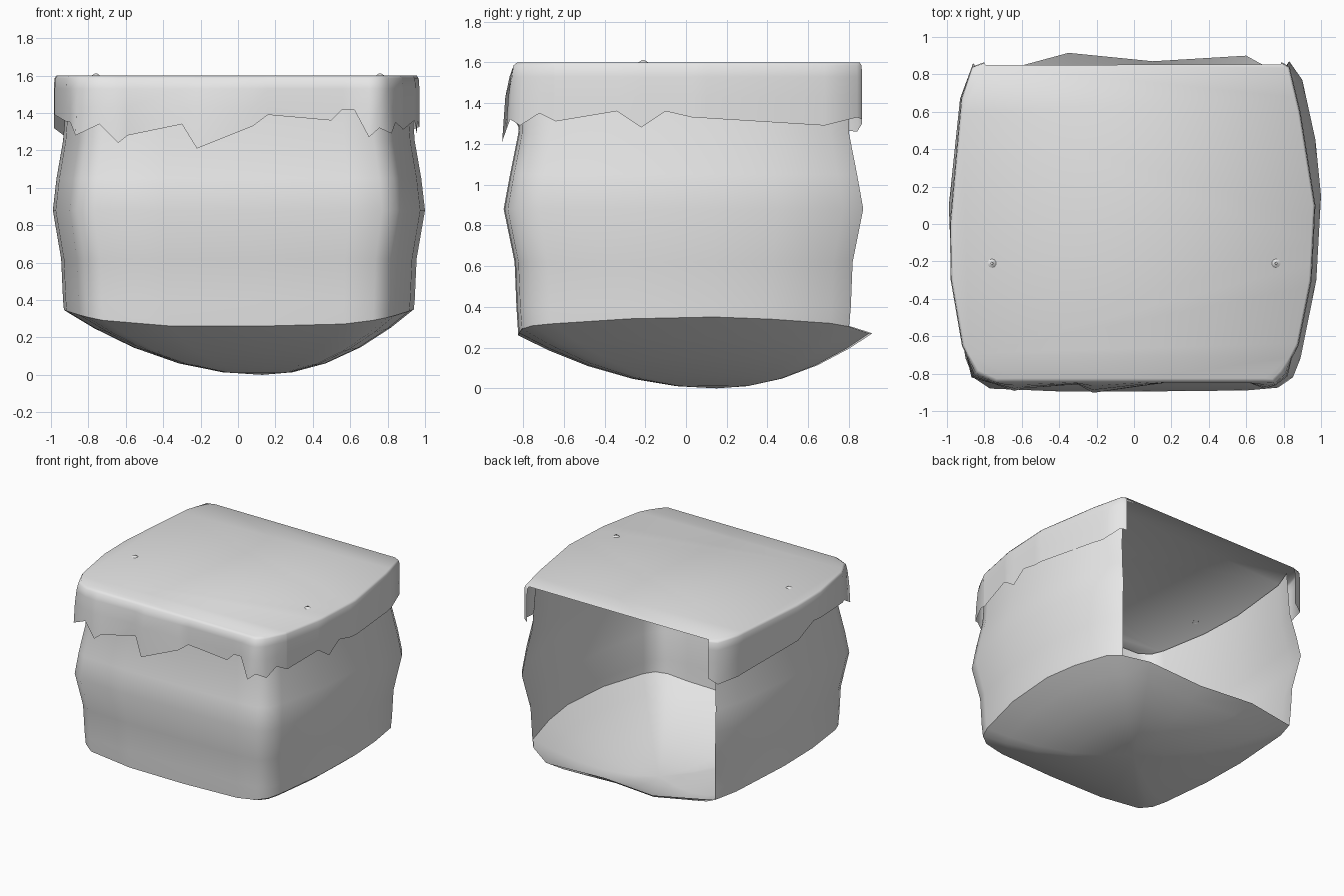
import bpy
import bmesh
from mathutils import Vector

cube = bpy.data.objects.get("Cube")
if cube:
    bpy.data.objects.remove(cube, do_unlink=True)

grey = bpy.data.materials.new("plain_grey")
grey.use_nodes = True
grey.diffuse_color = (0.8, 0.8, 0.8, 1)
grey.node_tree.nodes["Principled BSDF"].inputs["Base Color"].default_value = grey.diffuse_color


def finish(bm, name, angle=1.1):
    """Turn a bmesh into a smooth-shaded grey object."""
    bmesh.ops.recalc_face_normals(bm, faces=bm.faces)
    mesh = bpy.data.meshes.new(name)
    bm.to_mesh(mesh)
    bm.free()
    obj = bpy.data.objects.new(name, mesh)
    mesh.materials.append(grey)
    bpy.context.collection.objects.link(obj)
    bpy.ops.object.select_all(action="DESELECT")
    obj.select_set(True)
    bpy.context.view_layer.objects.active = obj
    bpy.ops.object.shade_smooth_by_angle(angle=angle)
    return obj


def loft(bm, rows, closed=False):
    """Bridge rows of points with quads and return the vertex rows."""
    grid = [[bm.verts.new(p) for p in row] for row in rows]
    for low, high in zip(grid, grid[1:]):
        count = len(low)
        for i in range(count if closed else count - 1):
            j = (i + 1) % count
            bm.faces.new((low[i], low[j], high[j], high[i]))
    return grid


def sample(table, t):
    """Linear lookup in a sorted table of (position, value)."""
    if t <= table[0][0]:
        return table[0][1]
    for (a, va), (b, vb) in zip(table, table[1:]):
        if t <= b:
            return va + (vb - va) * (t - a) / (b - a)
    return table[-1][1]


def base_height(x):
    return 0.26 + 0.09 * abs(x) ** 4


# Body walls: an open-backed outline, bulging at mid height
outline = [(.83, .87), (.9, .77), (.97, .45), (1, .15), (.975, -.3), (.89, -.72), (.85, -.82),
           (.77, -.875), (.6, -.89), (.1, -.895), (-.4, -.895), (-.77, -.88), (-.86, -.82),
           (-.9, -.72), (-.975, -.3), (-.99, .1), (-.93, .67), (-.86, .86)]
levels = [(None, .94, .92), (.4, .945, .93), (.62, .955, .94), (.88, 1, 1),
          (1.05, .98, .965), (1.25, .945, .92), (1.58, .92, .91)]
rows = []
for z, sx, sy in levels:
    rows.append([(x * sx, y * sy, base_height(x) if z is None else z) for x, y in outline])
bm = bmesh.new()
loft(bm, rows)
finish(bm, "body_walls")

# Sagging floor: shrinking rings that sink towards an off-centre low point
low_point = Vector((.13, .15, 0))
rim = [Vector(p) for p in rows[0]]
rim += [Vector((x, y, .27)) for x, y in ((-.35, .915), (.1, .87), (.6, .9))]
rings = []
for s in (1, .85, .65, .42, .2):
    rings.append([(low_point.x + (p.x - low_point.x) * s,
                   low_point.y + (p.y - low_point.y) * s, p.z * s * s) for p in rim])
bm = bmesh.new()
inner = loft(bm, rings, closed=True)[-1]
centre = bm.verts.new(low_point)
for a, b in zip(inner, inner[1:] + inner[:1]):
    bm.faces.new((a, b, centre))
finish(bm, "sagging_floor")

# Ragged hem heights for the three hanging sides of the cover
front_hem = [(-.9, 1.27), (-.82, 1.33), (-.74, 1.34), (-.64, 1.24), (-.59, 1.28), (-.3, 1.34),
             (-.22, 1.21), (.08, 1.33), (.16, 1.39), (.5, 1.36), (.56, 1.42), (.62, 1.42),
             (.7, 1.27), (.75, 1.32), (.82, 1.32)]
left_hem = [(-.8, 1.29), (-.72, 1.35), (-.64, 1.31), (-.34, 1.36), (-.22, 1.28), (-.1, 1.36),
            (.03, 1.33), (.68, 1.29), (.84, 1.33)]
right_hem = [(-.8, 1.28), (-.7, 1.35), (-.4, 1.38), (-.2, 1.4), (0, 1.32), (.6, 1.28), (.84, 1.26)]
left_side = [(-.82, .79), (-.65, .88), (-.3, .95), (.1, .97), (.6, .89), (.85, .83)]
right_side = [(-.82, .84), (-.65, .92), (-.3, .98), (0, .985), (.67, .925), (.85, .865)]


def side_points(hem, curve, sign):
    ys = sorted({y for y, _ in hem} | {y for y, _ in curve[1:-1]})
    return [(sign * sample(curve, y), y, sample(hem, y)) for y in ys]


# Perimeter of the cover, running from the back round the front
edge = [(.79, .865, 1.32)] + side_points(left_hem, left_side, 1)[::-1]
edge += [(x, -.85, z) for x, z in front_hem[::-1] if abs(x) < .8]
edge += side_points(right_hem, right_side, -1) + [(-.8, .865, 1.3)]

points = [Vector(p) for p in edge]
shells = [[], [], [], [], []]
for i, p in enumerate(points):
    before, after = points[max(i - 1, 0)], points[min(i + 1, len(points) - 1)]
    along = (after - before).to_2d().normalized()
    out = Vector((along.y * -1, along.x, 0))
    if out.dot(Vector((p.x, p.y, 0))) < 0:
        out.negate()
    # Long drips stand further out than the short ones
    on_front = p.y < -.75
    flare = .35 * max(0, 1.36 - p.z) if on_front else 0
    inset = .025 if on_front else .015
    flat = Vector((p.x, p.y, 0))
    for shell, offset, z in zip(shells, (-inset, -.004, flare * .3, flare * .7, flare),
                                (1.6, 1.585, 1.53, 1.43, p.z)):
        shell.append(flat + out * offset + Vector((0, 0, z)))

# Cover skirt and flat top in one sheet
bm = bmesh.new()
top_row = loft(bm, shells)[0]
bm.faces.new(top_row)
finish(bm, "cloth_cover", 1.3)

# Two tiny pimples on the top
for name, x in (("left_top_bump", .76), ("right_top_bump", -.76)):
    bm = bmesh.new()
    bmesh.ops.create_cone(bm, segments=10, radius1=.025, radius2=.006, depth=.012)
    bmesh.ops.translate(bm, verts=bm.verts, vec=(x, -.21, 1.605))
    finish(bm, name)
